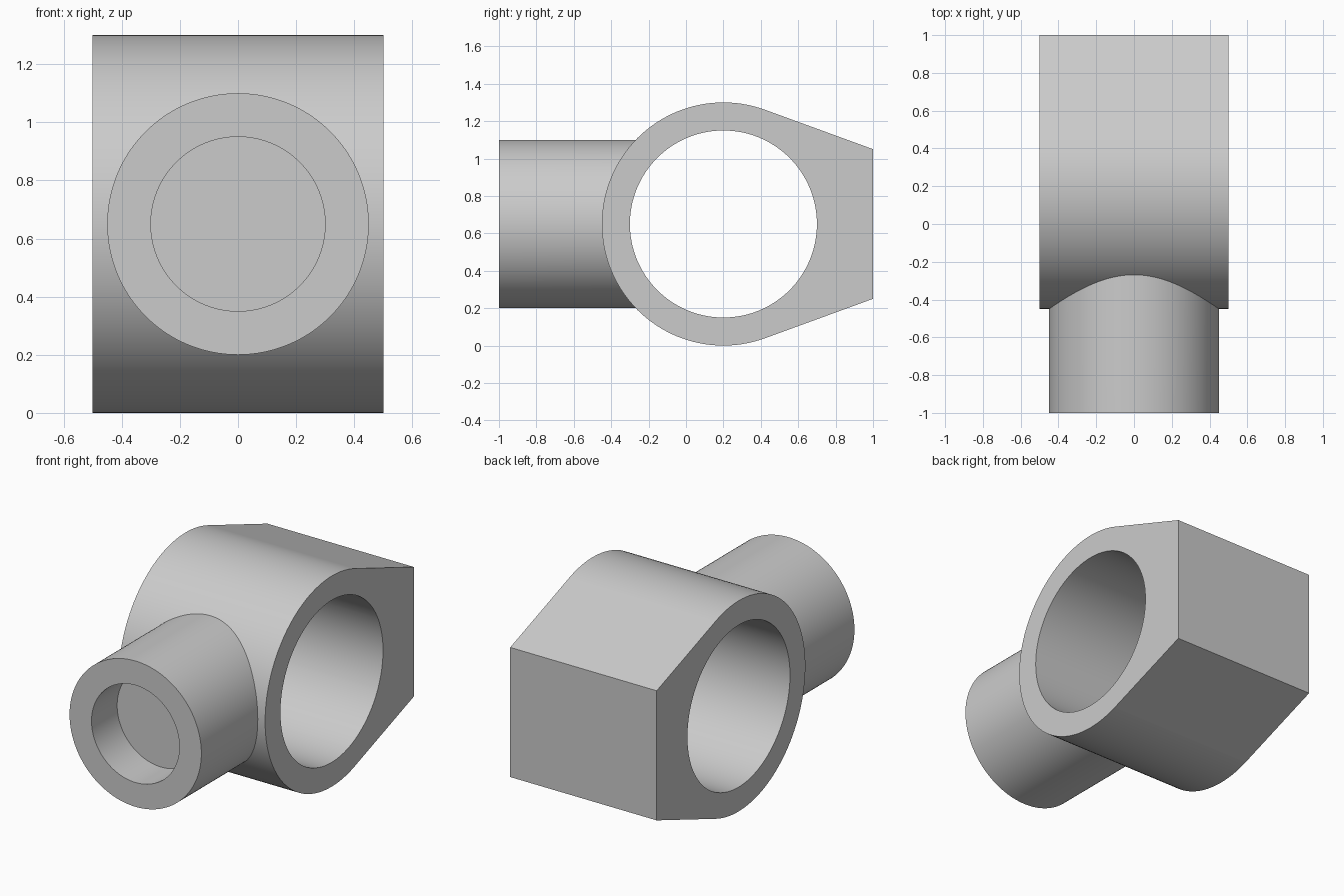
import bpy, bmesh
from math import acos, atan2, cos, hypot, pi, radians, sin, sqrt

if "Cube" in bpy.data.objects:
    bpy.data.objects.remove(bpy.data.objects["Cube"], do_unlink=True)

grey = bpy.data.materials.new("light grey")
grey.use_nodes = True
grey.diffuse_color = (0.6, 0.6, 0.6, 1)
grey.node_tree.nodes["Principled BSDF"].inputs["Base Color"].default_value = (0.6, 0.6, 0.6, 1)

CY, CZ = 0.2, 0.65             # axis of the cross bore
R, BORE = 0.65, 0.5            # barrel and bore radii
BACK, HALF = 0.8, 0.4          # back face: distance from axis, half height
PIPE, SOCKET = 0.45, 0.3       # pipe and socket radii
SEGMENTS = 128


def loft(name, rings, closed=False, cap_end=False):
    """Skin neighbouring rings of points with quads."""
    bm = bmesh.new()
    loops = [[bm.verts.new(p) for p in ring] for ring in rings]
    pairs = list(zip(loops, loops[1:]))
    if closed:
        pairs.append((loops[-1], loops[0]))
    for a, b in pairs:
        for i in range(len(a)):
            bm.faces.new((a[i - 1], a[i], b[i], b[i - 1]))
    if cap_end:
        bm.faces.new(loops[-1])
    bmesh.ops.recalc_face_normals(bm, faces=bm.faces)
    mesh = bpy.data.meshes.new(name)
    bm.to_mesh(mesh)
    bm.free()
    mesh.materials.append(grey)
    obj = bpy.data.objects.new(name, mesh)
    bpy.context.collection.objects.link(obj)
    bpy.ops.object.select_all(action="DESELECT")
    obj.select_set(True)
    bpy.context.view_layer.objects.active = obj
    bpy.ops.object.shade_smooth_by_angle(angle=radians(15))
    return obj


# Body: round barrel with tangent flats tapering to a flat back, bored through
corner = atan2(HALF, BACK)
tangent = corner + acos(R / hypot(BACK, HALF))


def outline(a):
    a = abs(a)
    if a >= tangent:
        return R
    return min(R / cos(tangent - a), BACK / cos(a))


uniform = [-pi + 2 * pi * i / SEGMENTS for i in range(SEGMENTS)]
angles = sorted(uniform + [-tangent, -corner, corner, tangent])


def section(x, radius):
    return [(x, CY + radius(a) * cos(a), CZ + radius(a) * sin(a)) for a in angles]


def bore(a):
    return BORE


loft("body", [section(-0.5, outline), section(0.5, outline),
              section(0.5, bore), section(-0.5, bore)], closed=True)


# Pipe: its rear edge follows the curve of the barrel wall, blind socket in front
def circle(radius, depth):
    return [(radius * cos(a), depth(radius * sin(a)), CZ + radius * sin(a)) for a in uniform]


def in_wall(z):
    return CY - sqrt(((R + BORE) / 2) ** 2 - z * z)


def front(z):
    return -1.0


def socket_floor(z):
    return -0.75


loft("pipe", [circle(PIPE, in_wall), circle(PIPE, front),
              circle(SOCKET, front), circle(SOCKET, socket_floor)], cap_end=True)
